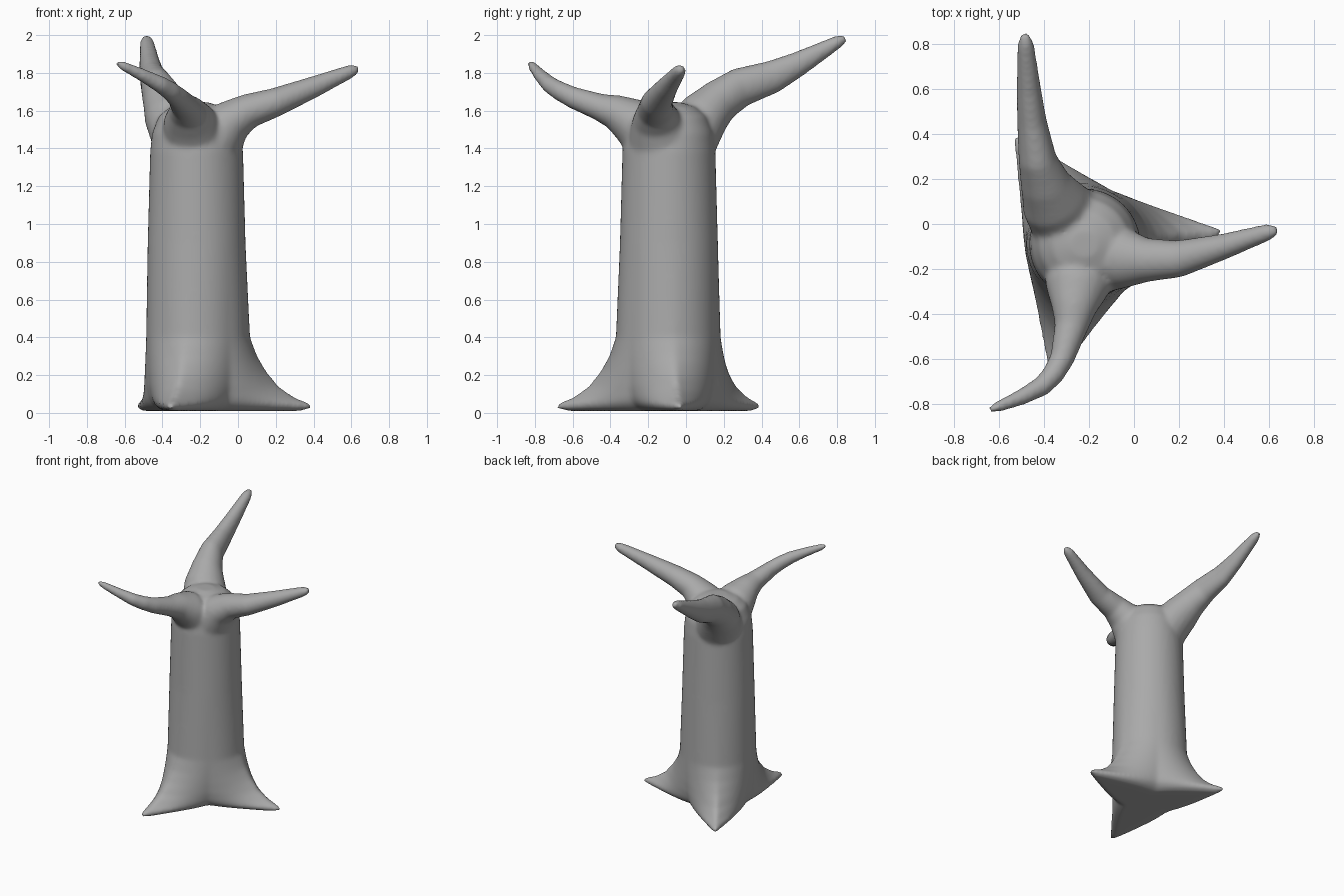
import bpy, bmesh, math
from mathutils import Vector

CX, CY = -0.22, -0.09
bm = bmesh.new()


def skin(rings):
    """Bridge equal-length rings of points and cap both ends."""
    loops = [[bm.verts.new(p) for p in ring] for ring in rings]
    n = len(loops[0])
    for a, b in zip(loops, loops[1:]):
        for i in range(n):
            j = (i + 1) % n
            bm.faces.new((a[i], a[j], b[j], b[i]))
    bm.faces.new(loops[0][::-1])
    bm.faces.new(loops[-1])


# Trunk: three pointed roots fading into a round column
roots = [(5, 1.0), (122.5, 0.88), (256.6, 1.0)]     # direction, reach


def trunk_ring(z, reach, mid, sharp, n=120):
    pts = []
    for i in range(n):
        deg = 360 * i / n
        d, scale = min((abs((deg - a + 180) % 360 - 180), s) for a, s in roots)
        t = max(0, 1 - d / 60) ** sharp
        tip = mid + (reach - mid) * scale
        r = 1 / (1 / mid + (1 / tip - 1 / mid) * t)
        a = math.radians(deg)
        pts.append((CX + r * math.cos(a), CY + r * math.sin(a), z))
    return pts


trunk = [  # height, root reach, radius between roots, root sharpness
    (0.01, 0.58, 0.17, 1.2), (0.025, 0.65, 0.205, 1.2), (0.05, 0.63, 0.235, 1.25),
    (0.08, 0.54, 0.25, 1.25), (0.14, 0.445, 0.262, 1.25), (0.22, 0.375, 0.266, 1.2),
    (0.30, 0.325, 0.266, 1.1), (0.40, 0.285, 0.265, 1), (0.90, 0.26, 0.258, 1),
    (1.38, 0.247, 0.245, 1), (1.48, 0.235, 0.235, 1), (1.57, 0.20, 0.20, 1),
    (1.62, 0.14, 0.14, 1), (1.645, 0.06, 0.06, 1)]
skin([trunk_ring(*row) for row in trunk])


# Branches: tapered tubes along a path of (x, y, z, side radius, upright radius)
def branch(path, n=20):
    pts = [Vector(p[:3]) for p in path]
    rings = []
    for i, p in enumerate(path):
        along = (pts[min(i + 1, len(pts) - 1)] - pts[max(i - 1, 0)]).normalized()
        side = along.cross(Vector((0, 0, 1))).normalized()
        up = side.cross(along)
        rings.append([pts[i] + side * p[3] * math.cos(math.tau * k / n)
                      + up * p[4] * math.sin(math.tau * k / n) for k in range(n)])
    skin(rings)


branch([(-0.2, -0.1, 1.3, .17, .16), (-0.11, -0.14, 1.46, .17, .15),
        (-0.03, -0.155, 1.55, .13, .115), (0.06, -0.16, 1.60, .098, .092),
        (0.2, -0.155, 1.645, .083, .077), (0.4, -0.10, 1.725, .058, .058),
        (0.60, -0.035, 1.81, .038, .036), (0.638, -0.025, 1.825, .02, .02)])
branch([(-0.24, -0.05, 1.3, .17, .16), (-0.30, 0.02, 1.47, .17, .155),
        (-0.36, 0.10, 1.58, .145, .135), (-0.395, 0.18, 1.655, .112, .115),
        (-0.43, 0.29, 1.725, .085, .105), (-0.455, 0.46, 1.78, .066, .088),
        (-0.468, 0.6, 1.85, .055, .066), (-0.482, 0.80, 1.962, .038, .036),
        (-0.485, 0.845, 1.987, .02, .02)])
branch([(-0.22, -0.10, 1.3, .17, .16), (-0.235, -0.19, 1.46, .17, .15),
        (-0.255, -0.29, 1.55, .14, .125), (-0.268, -0.38, 1.595, .1, .092),
        (-0.28, -0.46, 1.62, .075, .072), (-0.32, -0.6, 1.67, .055, .058),
        (-0.36, -0.67, 1.705, .05, .052), (-0.41, -0.722, 1.738, .046, .046),
        (-0.5, -0.77, 1.785, .037, .036), (-0.61, -0.815, 1.838, .026, .026),
        (-0.645, -0.828, 1.852, .014, .014)])

bmesh.ops.recalc_face_normals(bm, faces=bm.faces)
mesh = bpy.data.meshes.new("tree_trunk")
bm.to_mesh(mesh)
bm.free()
tree = bpy.data.objects.new("tree_trunk", mesh)
bpy.context.collection.objects.link(tree)

# Darker grey
bark = bpy.data.materials.new("bark_grey")
bark.diffuse_color = (0.4, 0.4, 0.4, 1)
mesh.materials.append(bark)

# Fuse everything into one soft skin
fuse = tree.modifiers.new("fuse", 'REMESH')
fuse.mode = 'VOXEL'
fuse.voxel_size = 0.012
fuse.use_smooth_shade = True
soften = tree.modifiers.new("soften", 'SMOOTH')
soften.factor = 0.5
soften.iterations = 14
